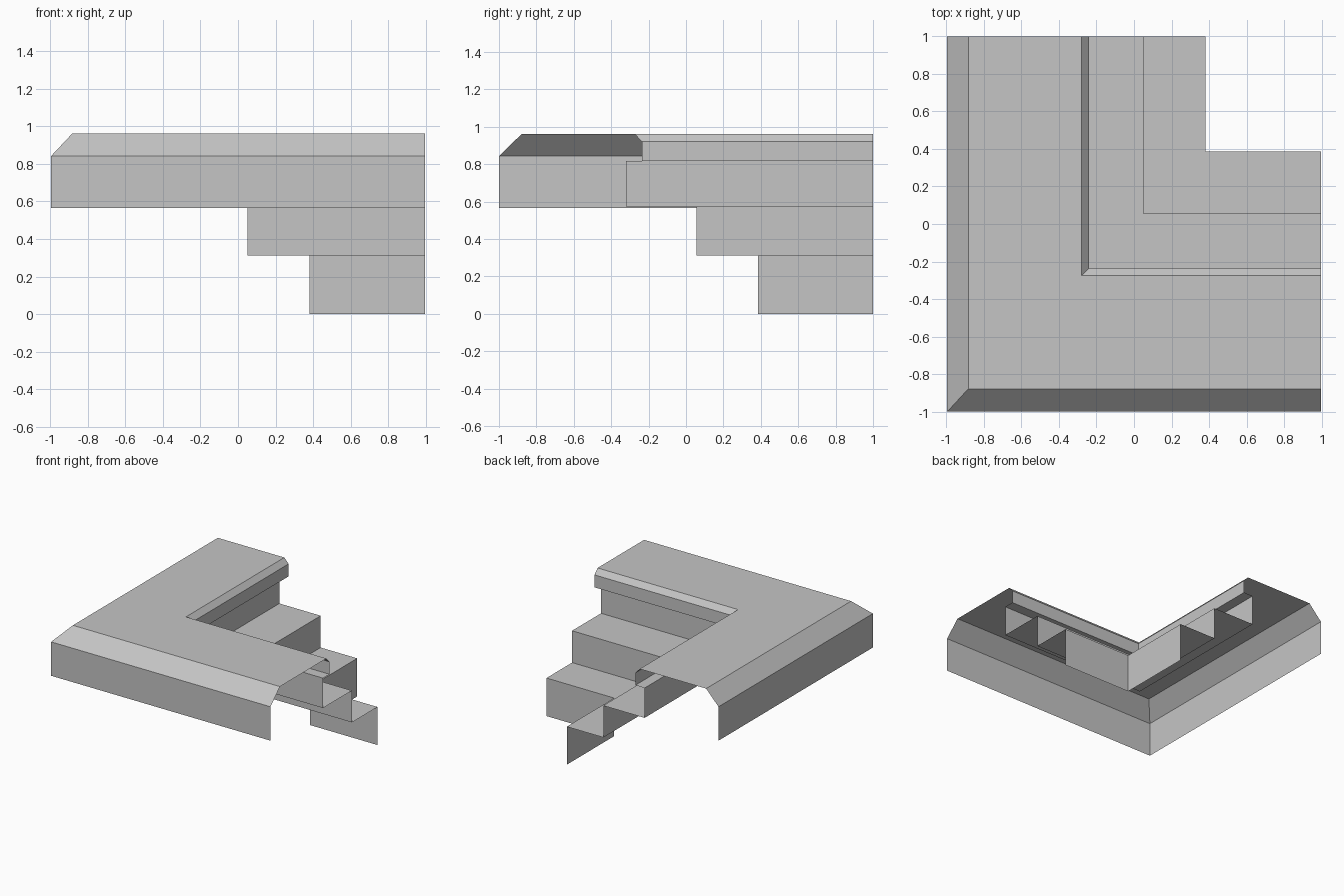
import bpy
import bmesh

cube = bpy.data.objects.get("Cube")
if cube:
    bpy.data.objects.remove(cube, do_unlink=True)

# Single stone grey
grey = bpy.data.materials.new("stone grey")
grey.use_nodes = True
colour = (0.56, 0.56, 0.56, 1)
grey.diffuse_color = colour
bsdf = next(n for n in grey.node_tree.nodes if n.type == "BSDF_PRINCIPLED")
bsdf.inputs["Base Color"].default_value = colour

END_X, END_Y = 0.995, 1.0


def corner_sweep(name, profile):
    """Sweep an open (inset, height) profile round a mitred L corner."""
    bm = bmesh.new()
    rows = []
    for p, z in profile:
        x = max(p - 0.005, -END_X)
        path = ((x, END_Y, z), (x, p, z), (END_X, p, z))
        rows.append([bm.verts.new(co) for co in path])
    for low, high in zip(rows, rows[1:]):
        for i in range(2):
            bm.faces.new((low[i], low[i + 1], high[i + 1], high[i]))
    mesh = bpy.data.meshes.new(name)
    bm.to_mesh(mesh)
    bm.free()
    mesh.materials.append(grey)
    obj = bpy.data.objects.new(name, mesh)
    bpy.context.scene.collection.objects.link(obj)
    return obj


# Outer wall, sloped rim, flat landing and the overhanging nosing
corner_sweep("landing", [
    (-1.0, 0.565), (-1.0, 0.843), (-0.878, 0.962), (-0.275, 0.962),
    (-0.236, 0.92), (-0.236, 0.818), (-0.32, 0.818),
])

# Steps going down into the inner corner
corner_sweep("steps", [
    (-0.32, 0.818), (-0.32, 0.573), (0.055, 0.573),
    (0.055, 0.312), (0.386, 0.312), (0.386, 0.0),
])
